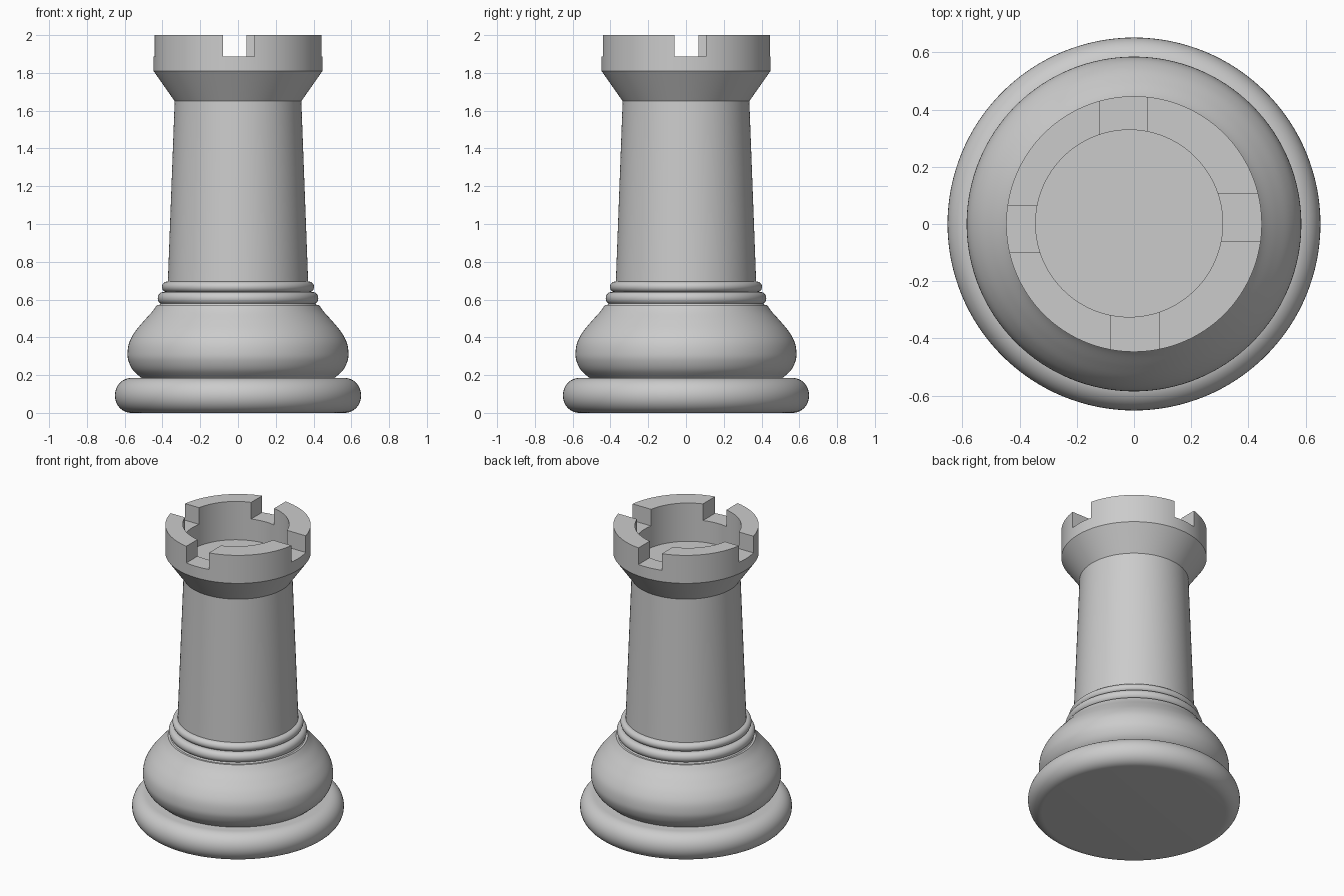
import bpy, bmesh, math

if "Cube" in bpy.data.objects:
    bpy.data.objects.remove(bpy.data.objects["Cube"])

SEG = 128
grey = bpy.data.materials.new("stone grey")
grey.diffuse_color = (0.6, 0.6, 0.6, 1)
grey.use_nodes = True
grey.node_tree.nodes["Principled BSDF"].inputs["Base Color"].default_value = grey.diffuse_color


def arc(cr, cz, rr, rz, a0, a1, n=12):
    """Points of an elliptical arc in the (radius, height) plane, degrees."""
    angles = [math.radians(a0 + (a1 - a0) * i / n) for i in range(n + 1)]
    return [(cr + rr * math.cos(a), cz + rz * math.sin(a)) for a in angles]


def spline(pts, n=6):
    """Smooth curve through the given points."""
    p = [pts[0]] + pts + [pts[-1]]
    out = []
    for a, b, c, d in zip(p, p[1:], p[2:], p[3:]):
        for i in range(n):
            t = i / n
            out.append(tuple(0.5 * (2 * b[k] + (c[k] - a[k]) * t
                       + (2 * a[k] - 5 * b[k] + 4 * c[k] - d[k]) * t * t
                       + (3 * b[k] - a[k] - 3 * c[k] + d[k]) * t ** 3) for k in (0, 1)))
    return out + [pts[-1]]


def add_object(name, bm):
    bmesh.ops.recalc_face_normals(bm, faces=bm.faces)
    mesh = bpy.data.meshes.new(name)
    bm.to_mesh(mesh)
    bm.free()
    mesh.materials.append(grey)
    ob = bpy.data.objects.new(name, mesh)
    bpy.context.collection.objects.link(ob)
    return ob


def lathe(name, profile, cx=0, cy=0):
    """Closed solid of revolution, profile running from bottom to top."""
    bm = bmesh.new()
    rings = []
    for r, z in profile:
        rings.append([bm.verts.new((cx + r * math.cos(math.tau * i / SEG),
                                    cy + r * math.sin(math.tau * i / SEG), z))
                      for i in range(SEG)])
    for lo, hi in zip(rings, rings[1:]):
        for i in range(SEG):
            j = (i + 1) % SEG
            bm.faces.new((lo[i], lo[j], hi[j], hi[i]))
    bm.faces.new(rings[0][::-1])
    bm.faces.new(rings[-1])
    return add_object(name, bm)


def box(name, x0, x1, y0, y1, z0, z1):
    bm = bmesh.new()
    bmesh.ops.create_cube(bm, size=1)
    for v in bm.verts:
        v.co = (x1 if v.co.x > 0 else x0, y1 if v.co.y > 0 else y0, z1 if v.co.z > 0 else z0)
    return add_object(name, bm)


def smooth(ob):
    bpy.ops.object.select_all(action='DESELECT')
    ob.select_set(True)
    bpy.context.view_layer.objects.active = ob
    bpy.ops.object.shade_smooth_by_angle(angle=math.radians(28))


# Foot disc with rounded rim
foot = lathe("foot", arc(0.565, 0.0925, 0.087, 0.0925, -90, 90, 20))

# Swelling body above the foot
body = lathe("body", spline([(0.505, 0.18), (0.555, 0.225), (0.58, 0.275), (0.585, 0.32),
                             (0.575, 0.375), (0.545, 0.43), (0.50, 0.485), (0.455, 0.535),
                             (0.43, 0.57)]))

# Two collar rings
lower_ring = lathe("lower_ring", [(0.42, 0.565)] + arc(0.395, 0.607, 0.03, 0.033, -60, 90))
upper_ring = lathe("upper_ring", arc(0.375, 0.667, 0.028, 0.028, -90, 90))

# Tapered shaft
shaft = lathe("shaft", [(0.372, 0.68), (0.335, 1.66)])

# Flared crown, hollowed and notched
crown = lathe("crown", [(0.335, 1.65), (0.447, 1.81), (0.447, 2.0)])
cutters = [
    lathe("hollow_cutter", [(0.327, 1.74), (0.327, 2.2)], -0.017, 0.002),
    box("front_notch_cutter", -0.08, 0.088, -0.6, -0.2, 1.887, 2.1),
    box("back_notch_cutter", -0.12, 0.046, 0.2, 0.6, 1.887, 2.1),
    box("right_notch_cutter", 0.2, 0.6, -0.06, 0.106, 1.887, 2.1),
    box("left_notch_cutter", -0.6, -0.2, -0.10, 0.065, 1.887, 2.1),
]
bpy.context.view_layer.objects.active = crown
for cutter in cutters:
    mod = crown.modifiers.new(cutter.name, 'BOOLEAN')
    mod.operation = 'DIFFERENCE'
    mod.solver = 'EXACT'
    mod.object = cutter
    bpy.ops.object.modifier_apply(modifier=mod.name)
for cutter in cutters:
    bpy.data.objects.remove(cutter)

for part in (foot, body, lower_ring, upper_ring, shaft, crown):
    smooth(part)
